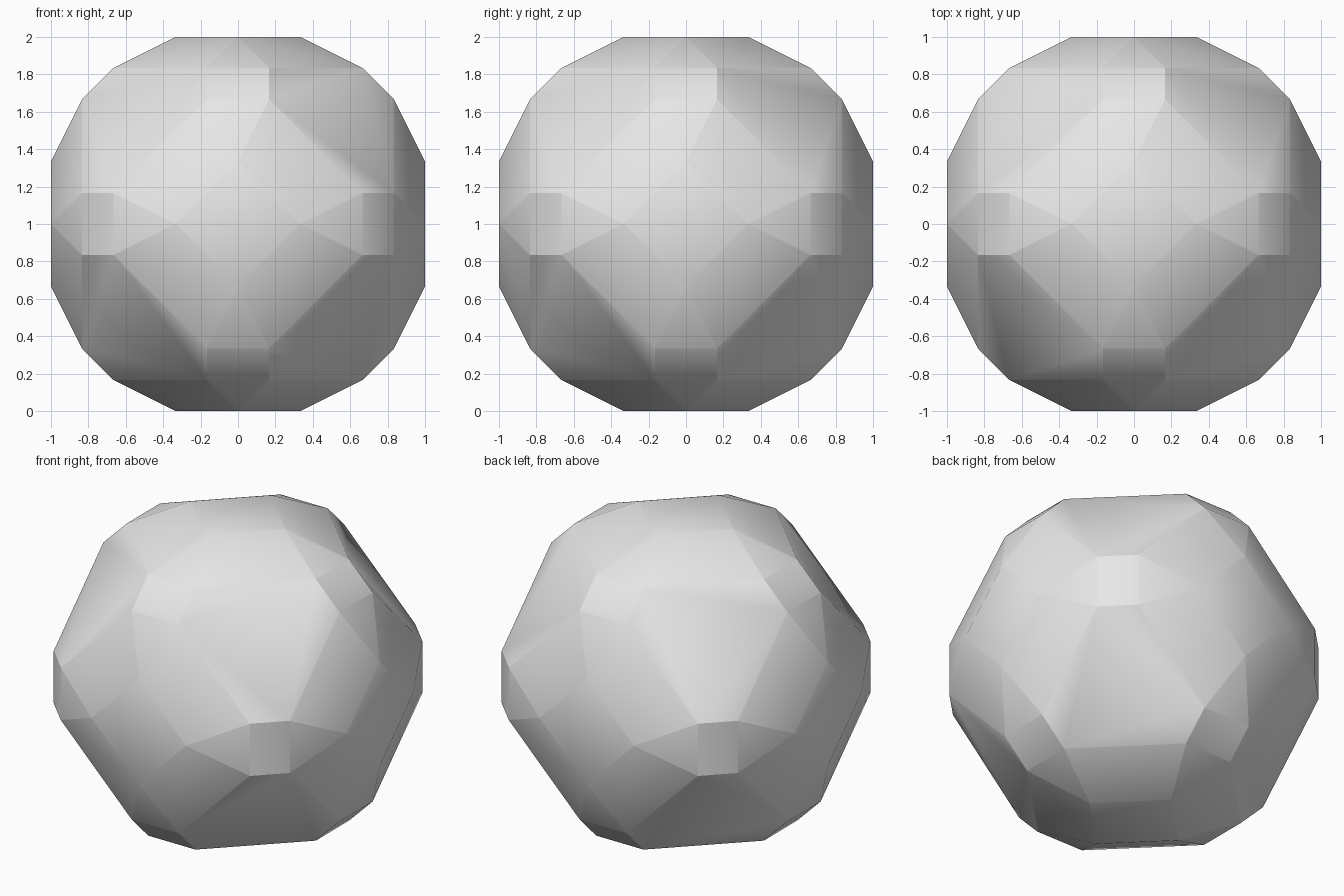
import bpy
import bmesh
import math
from mathutils import Vector

if "Cube" in bpy.data.objects:
    bpy.data.objects.remove(bpy.data.objects["Cube"], do_unlink=True)

CREASE = math.radians(30)

# Corner families: diamond corners on each axis, rectangle corners on each diagonal
FAMILIES = [(1, 1 / 3, 0), (5 / 6, 2 / 3, 1 / 6)]
ORDERS = [(0, 1, 2), (0, 2, 1), (1, 0, 2), (1, 2, 0), (2, 0, 1), (2, 1, 0)]


def symmetric_points(corner):
    """All permutations and sign changes of one corner, without repeats."""
    points = set()
    for order in ORDERS:
        for sx in (1, -1):
            for sy in (1, -1):
                for sz in (1, -1):
                    a, b, c = (corner[i] for i in order)
                    points.add((a * sx, b * sy, c * sz))
    return points


def creased_normal(face, vert):
    """Mean normal of the faces round a corner that lie within the crease angle."""
    total = Vector()
    for other in vert.link_faces:
        if other.normal.angle(face.normal) < CREASE:
            total += other.normal
    return total.normalized()


# Faceted ball: hull of the symmetric corners, flat regions merged
bm = bmesh.new()
for family in FAMILIES:
    for point in sorted(symmetric_points(family)):
        bm.verts.new(point)
bmesh.ops.convex_hull(bm, input=bm.verts[:])
bmesh.ops.dissolve_limit(bm, angle_limit=math.radians(2), verts=bm.verts[:], edges=bm.edges[:])
bmesh.ops.recalc_face_normals(bm, faces=bm.faces[:])
bmesh.ops.translate(bm, verts=bm.verts[:], vec=(0, 0, 1))
bm.normal_update()
for face in bm.faces:
    face.smooth = True
normals = [creased_normal(f, loop.vert) for f in bm.faces for loop in f.loops]

mesh = bpy.data.meshes.new("faceted_ball")
bm.to_mesh(mesh)
bm.free()

# Soft blend over shallow edges, hard crease over steep ones
mesh.normals_split_custom_set(normals)

# Plain grey
grey = bpy.data.materials.new("light_grey")
grey.use_nodes = True
colour = (0.8, 0.8, 0.8, 1)
grey.diffuse_color = colour
grey.node_tree.nodes["Principled BSDF"].inputs["Base Color"].default_value = colour
mesh.materials.append(grey)

ball = bpy.data.objects.new("faceted_ball", mesh)
bpy.context.collection.objects.link(ball)
